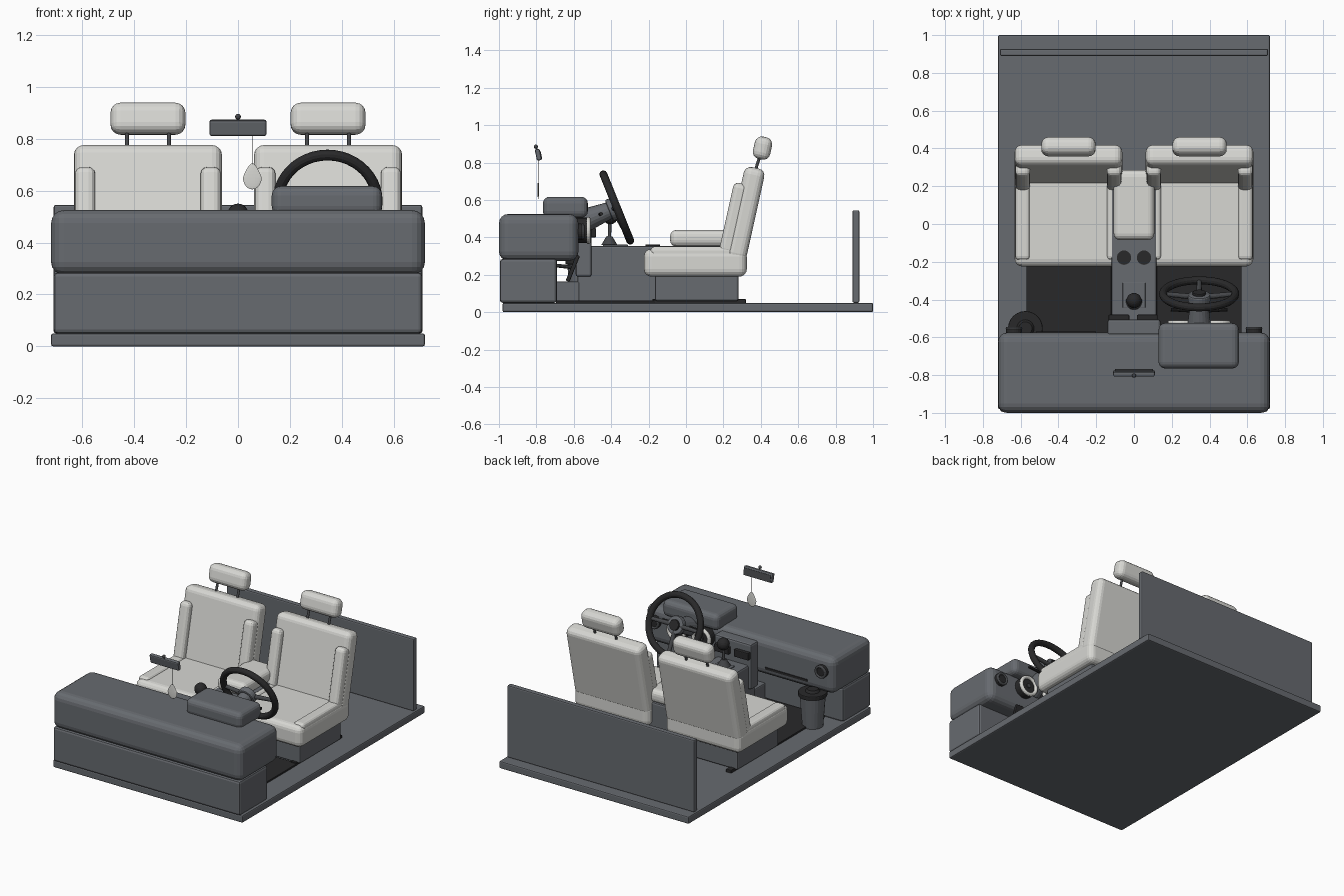
import bpy
from math import radians, pi
from mathutils import Vector

cube = bpy.data.objects.get("Cube")
if cube:
    bpy.data.objects.remove(cube, do_unlink=True)


def material(name, r, g, b):
    m = bpy.data.materials.new(name)
    m.use_nodes = True
    m.diffuse_color = (r, g, b, 1)
    m.node_tree.nodes["Principled BSDF"].inputs["Base Color"].default_value = (r, g, b, 1)
    return m


GREY = material("slate grey", 0.135, 0.145, 0.16)
CREAM = material("cream upholstery", 0.68, 0.68, 0.65)
BLACK = material("soft black", 0.022, 0.022, 0.023)
METAL = material("dark metal", 0.06, 0.063, 0.068)


def finish(name, mat):
    o = bpy.context.object
    o.name = name
    o.data.materials.append(mat)
    return o


def add_bevel(o, width, segments):
    b = o.modifiers.new("rounded edges", 'BEVEL')
    b.width = width
    b.segments = segments


def box(name, mat, x, y, z, bevel=0.008, segments=2):
    """Box from (min, max) pairs on each axis."""
    return slab(name, mat, [sum(a) / 2 for a in (x, y, z)],
                [a[1] - a[0] for a in (x, y, z)], 0, bevel, segments)


def slab(name, mat, centre, size, tilt=0, bevel=0.008, segments=2):
    """Box by centre and size, leaning back by tilt degrees."""
    bpy.ops.mesh.primitive_cube_add(size=1, location=centre)
    o = finish(name, mat)
    for v in o.data.vertices:
        v.co = Vector(a * b for a, b in zip(v.co, size))
    o.rotation_euler.x = radians(-tilt)
    if bevel:
        add_bevel(o, bevel, segments)
    return o


def rod(name, mat, start, end, r1, r2=None, sides=24, bevel=0):
    """Cylinder or cone between two points."""
    a, b = Vector(start), Vector(end)
    bpy.ops.mesh.primitive_cone_add(vertices=sides, radius1=r1, radius2=r1 if r2 is None else r2,
                                    depth=(b - a).length, location=(a + b) / 2)
    o = finish(name, mat)
    o.rotation_euler = (b - a).to_track_quat('Z', 'Y').to_euler()
    if bevel:
        add_bevel(o, bevel, 2)
    return o


def ring(name, mat, centre, major, minor, tilt, sides=40):
    bpy.ops.mesh.primitive_torus_add(major_radius=major, minor_radius=minor, major_segments=sides,
                                     minor_segments=12, location=centre,
                                     rotation=(radians(-tilt), 0, 0))
    return finish(name, mat)


def ball(name, mat, centre, r):
    bpy.ops.mesh.primitive_uv_sphere_add(segments=20, ring_count=12, radius=r, location=centre)
    return finish(name, mat)


# Floor and rear wall
box("floor", GREY, (-0.72, 0.72), (-0.98, 1.0), (0, 0.05))
box("rear_wall", GREY, (-0.71, 0.71), (0.89, 0.927), (0.05, 0.545))

# Dashboard
box("dash_lower", GREY, (-0.71, 0.71), (-0.995, -0.69), (0.05, 0.285), 0.015)
box("dash_upper", GREY, (-0.72, 0.72), (-1.0, -0.575), (0.275, 0.525), 0.05, 4)
box("instrument_hood", GREY, (0.13, 0.555), (-0.765, -0.525), (0.505, 0.617), 0.035, 4)
box("glovebox_handle", BLACK, (-0.52, -0.2), (-0.58, -0.57), (0.325, 0.34), 0)
for x in (-0.635, 0.635):
    rod("side_vent", BLACK, (x, -0.585, 0.43), (x, -0.552, 0.43), 0.043, bevel=0.006)
    ring("side_vent_rim", METAL, (x, -0.552, 0.43), 0.036, 0.008, 90, 24)
for x in (0.25, 0.44):
    rod("gauge", BLACK, (x, -0.59, 0.437), (x, -0.525, 0.437), 0.068)
    ring("gauge_bezel", CREAM, (x, -0.522, 0.437), 0.06, 0.012, 90, 28)
    rod("gauge_centre", METAL, (x, -0.53, 0.437), (x, -0.517, 0.437), 0.015)

# Centre console
box("console", GREY, (-0.12, 0.12), (-0.58, 0.28), (0.05, 0.355), 0.012)
box("console_foot", GREY, (-0.12, 0.12), (-0.695, -0.57), (0.05, 0.165), 0.008)
box("centre_stack", GREY, (-0.14, 0.14), (-0.59, -0.505), (0.19, 0.5), 0.012)
for x in (-0.08, 0.07):
    box("centre_vent", BLACK, (x - 0.055, x + 0.055), (-0.51, -0.48), (0.4, 0.45), 0.006)
box("armrest", CREAM, (-0.108, 0.108), (-0.085, 0.285), (0.35, 0.44), 0.035, 4)
for x in (-0.053, 0.053):
    rod("cup_holder", BLACK, (x, -0.178, 0.35), (x, -0.178, 0.361), 0.038)

# Gear lever
box("gear_plate", GREY, (-0.06, 0.06), (-0.445, -0.31), (0.35, 0.361), 0.003)
rod("gear_boot", METAL, (0, -0.41, 0.358), (0, -0.41, 0.405), 0.044, 0.016)
rod("gear_stick", METAL, (0, -0.41, 0.39), (0, -0.405, 0.52), 0.009)
ball("gear_knob", BLACK, (0, -0.405, 0.51), 0.04)

# Steering wheel, facing the driver and leaning forward
TILT = 68
hub = Vector((0.345, -0.37, 0.56))
axis = Vector((0, 0.927, 0.375))
up = Vector((0, -0.375, 0.927))
side = Vector((1, 0, 0))
ring("steering_wheel_rim", BLACK, hub, 0.191, 0.021, TILT, 44)
rod("steering_hub", GREY, hub - axis * 0.045, hub - axis * 0.002, 0.06, bevel=0.008)
rod("horn_button", BLACK, hub - axis * 0.01, hub + axis * 0.012, 0.035, bevel=0.005)
for d in (side, -side, -up):
    rod("steering_spoke", METAL, hub - axis * 0.02, hub + d * 0.188, 0.016, 0.012, 12)
rod("steering_column", GREY, hub - axis * 0.24, hub - axis * 0.04, 0.07, 0.045, 20)
for d in (side, -side):
    rod("column_stalk", BLACK, hub - axis * 0.1, hub - axis * 0.09 + d * 0.15, 0.009, sides=10)

# Pedals and floor mats
for x, w in ((0.24, 0.08), (0.36, 0.08), (0.47, 0.055)):
    slab("pedal", BLACK, (x, -0.605, 0.235), (w, 0.022, 0.15), 22, 0.005)
    rod("pedal_arm", METAL, (x, -0.61, 0.24), (x, -0.7, 0.25), 0.01, sides=10)
for s in (-1, 1):
    slab("floor_mat", BLACK, (s * 0.345, -0.43, 0.055), (0.45, 0.53, 0.014), 0, 0.004)


def seat(cx):
    """One seat with its base, bolsters and headrest."""
    box("seat_base", GREY, (cx - 0.24, cx + 0.24), (-0.165, 0.28), (0.06, 0.21), 0.01)
    for s in (-1, 1):
        x = cx + s * 0.2
        box("seat_rail", BLACK, (x - 0.02, x + 0.02), (-0.18, 0.32), (0.045, 0.07), 0.004)
    box("seat_cushion", CREAM, (cx - 0.285, cx + 0.285), (-0.225, 0.325), (0.19, 0.338), 0.04, 4)
    slab("seat_back", CREAM, (cx, 0.317, 0.525), (0.57, 0.112, 0.505), 12.5, 0.038, 4)
    for s in (-1, 1):
        x = cx + s * 0.242
        slab("cushion_bolster", CREAM, (x, 0.03, 0.305), (0.078, 0.44, 0.09), 0, 0.02, 3)
        slab("back_bolster", CREAM, (x, 0.255, 0.5), (0.078, 0.08, 0.385), 12.5, 0.026, 3)
        x = cx + s * 0.081
        rod("headrest_post", METAL, (x, 0.365, 0.74), (x, 0.4, 0.85), 0.008, sides=12)
    slab("headrest", CREAM, (cx, 0.409, 0.877), (0.288, 0.094, 0.122), 12.5, 0.038, 4)


for cx in (-0.347, 0.347):
    seat(cx)

# Waste bin beside the passenger footwell
bx, by = -0.575, -0.553
rod("bin_body", GREY, (bx, by, 0.05), (bx, by, 0.262), 0.066, 0.082)
rod("bin_lid", BLACK, (bx, by, 0.255), (bx, by, 0.285), 0.092, bevel=0.006)
rod("bin_lid_top", BLACK, (bx, by, 0.28), (bx, by, 0.3), 0.05, 0.035)

# Rear-view mirror
slab("mirror_housing", GREY, (0, -0.79, 0.842), (0.22, 0.026, 0.062), -12, 0.008)
slab("mirror_glass", METAL, (0, -0.776, 0.84), (0.2, 0.006, 0.046), -12, 0)
ball("mirror_mount", METAL, (0, -0.803, 0.885), 0.011)
rod("mirror_stem", METAL, (0, -0.803, 0.885), (0, -0.795, 0.86), 0.006, sides=10)

# Hanging air freshener: a flat teardrop on a string
rod("freshener_string", METAL, (0.055, -0.79, 0.7), (0.055, -0.79, 0.83), 0.0018, sides=6)
drop = ball("air_freshener", CREAM, (0.055, -0.79, 0.65), 1)
for v in drop.data.vertices:
    taper = 1 - 0.45 * max(v.co.z, 0)
    v.co = Vector((v.co.x * 0.036 * taper, v.co.y * 0.004, v.co.z * (0.056 if v.co.z > 0 else 0.045)))
